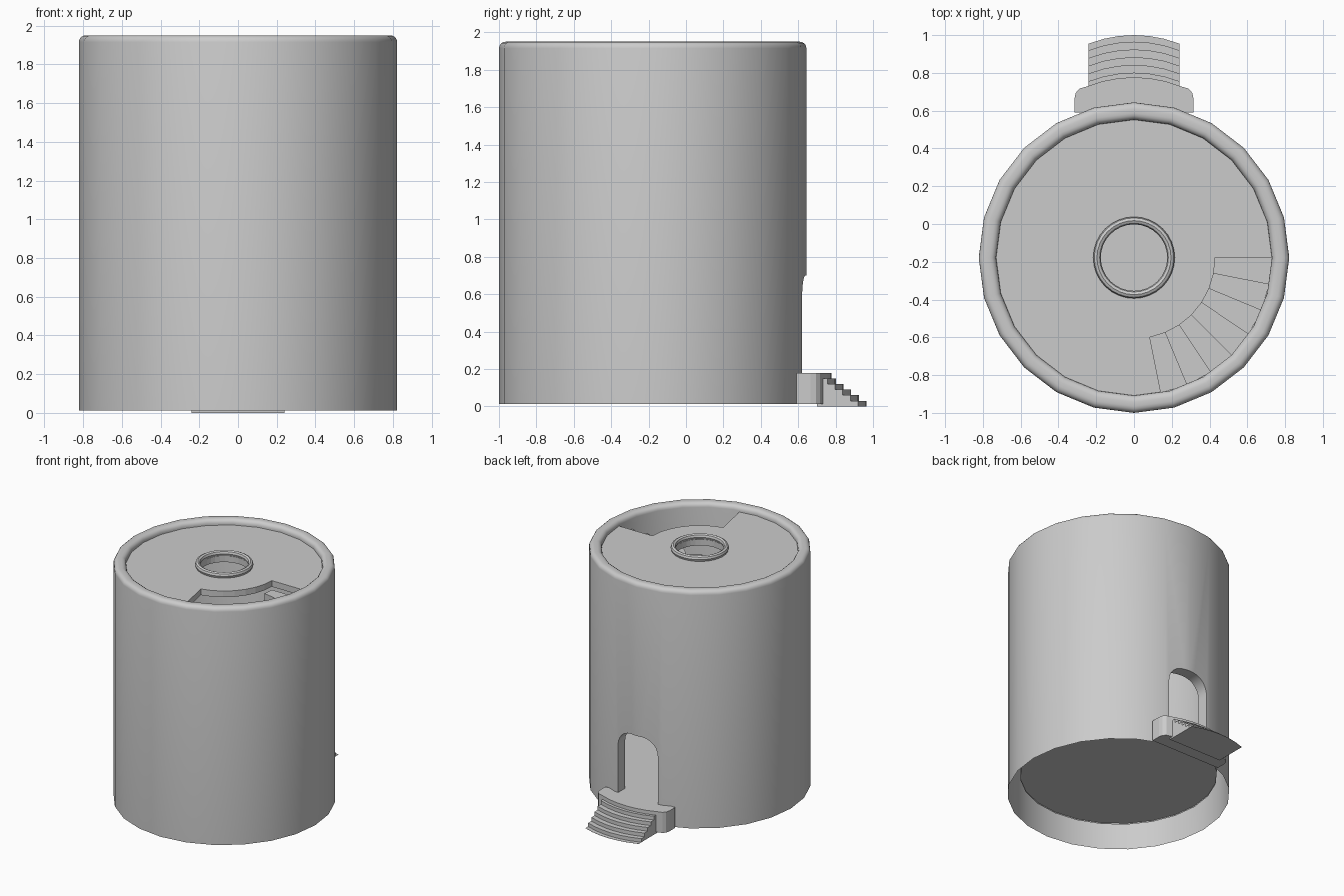
import bpy, bmesh, math
from math import sin, cos, pi, radians, sqrt

if "Cube" in bpy.data.objects:
    bpy.data.objects.remove(bpy.data.objects["Cube"])

CY, R, RI = -0.178, 0.822, 0.73      # tower axis, outer and inner radius
TOP, ROOF, FLOOR = 1.95, 1.905, 0.18


def add(name, bm, smooth=False, normals=True):
    if normals:
        bmesh.ops.recalc_face_normals(bm, faces=bm.faces)
    me = bpy.data.meshes.new(name)
    bm.to_mesh(me)
    bm.free()
    ob = bpy.data.objects.new(name, me)
    bpy.context.collection.objects.link(ob)
    if smooth:
        smooth_shade(ob)
    return ob


def smooth_shade(ob):
    bpy.ops.object.select_all(action='DESELECT')
    ob.select_set(True)
    bpy.context.view_layer.objects.active = ob
    bpy.ops.object.shade_smooth_by_angle(angle=radians(35))


def lathe(profile, n):
    """Revolve a closed (r, z) profile about the tower axis."""
    bm = bmesh.new()
    rings = [[bm.verts.new((r * cos(2 * pi * k / n), CY + r * sin(2 * pi * k / n), z))
              for r, z in profile] for k in range(n)]
    m = len(profile)
    for k in range(n):
        a, b = rings[k], rings[(k + 1) % n]
        for i in range(m):
            j = (i + 1) % m
            bm.faces.new((a[i], b[i], b[j], a[j]))
    return bm


def prism(bm, pts, offset):
    """Extrude a closed outline of 3D points by an offset vector."""
    a = [bm.verts.new(p) for p in pts]
    b = [bm.verts.new([c + d for c, d in zip(p, offset)]) for p in pts]
    n = len(pts)
    bm.faces.new(a)
    bm.faces.new(b[::-1])
    for i in range(n):
        j = (i + 1) % n
        bm.faces.new((a[i], b[i], b[j], a[j]))


def polar(r, deg, z):
    t = radians(deg)
    return (r * cos(t), CY + r * sin(t), z)


# Tower wall: double wall with a rounded rim
c = 0.035
rim = [(R - c + c * cos(t * pi / 8), TOP - c + c * sin(t * pi / 8)) for t in range(5)]
rim += [(RI + c - c * sin(t * pi / 8), TOP - c + c * cos(t * pi / 8)) for t in range(5)]
wall = add("tower_wall", lathe([(R, 0.012)] + rim + [(RI, 0.17)], 24))

# Doorway cutter with rounded upper corners
w, h, rr = 0.18, 0.70, 0.13
arch = [(-w, FLOOR), (w, FLOOR)]
arch += [(w - rr + rr * cos(t * pi / 12), h - rr + rr * sin(t * pi / 12)) for t in range(7)]
arch += [(-w + rr - rr * sin(t * pi / 12), h - rr + rr * cos(t * pi / 12)) for t in range(7)]
bm = bmesh.new()
prism(bm, [(x, 0.3, z) for x, z in arch], (0, 0.6, 0))
cutter = add("door_cutter", bm)
cutter.hide_render = True
mod = wall.modifiers.new("door", 'BOOLEAN')
mod.object, mod.operation, mod.solver = cutter, 'DIFFERENCE', 'EXACT'
bpy.context.view_layer.update()
cut = bpy.data.meshes.new_from_object(wall.evaluated_get(bpy.context.evaluated_depsgraph_get()))
wall.modifiers.clear()
wall.data = cut
bpy.data.objects.remove(cutter)

# Open the underside between the two walls
bm = bmesh.new()
bm.from_mesh(cut)
gone = [f for f in bm.faces if max(v.co.z for v in f.verts) < 0.175
        and min(math.hypot(v.co.x, v.co.y - CY) for v in f.verts) < 0.75]
bmesh.ops.delete(bm, geom=gone, context='FACES')
bm.to_mesh(cut)
bm.free()
smooth_shade(wall)

# Ground floor disc
bm = bmesh.new()
bm.faces.new([bm.verts.new(polar(RI, k * 15, FLOOR)) for k in range(24)])
add("ground_floor", bm, normals=False)

# Roof deck with a central hole and a stairwell opening
STEP = 11.25
bm = bmesh.new()
grid = [[bm.verts.new(polar(r, k * STEP, ROOF)) for r in (0.185, 0.43, RI + 0.01)]
        for k in range(32)]
for k in range(32):
    a, b = grid[k], grid[(k + 1) % 32]
    for i in range(2):
        if i == 1 and k >= 25:
            continue
        bm.faces.new((a[i], a[i + 1], b[i + 1], b[i]))
deck = add("roof_deck", bm, normals=False)
mod = deck.modifiers.new("thickness", 'SOLIDIFY')
mod.thickness, mod.offset = 0.05, -1

# Raised ring around the central hole
ring = [(0.196 + 0.02 * cos(t * pi / 4), 1.925 + 0.024 * sin(t * pi / 4)) for t in range(8)]
add("roof_hole_ring", lathe(ring, 32), smooth=True)

# Spiral stair descending clockwise to the door
bm = bmesh.new()
count = 22
drop = (ROOF - FLOOR) / (count + 1)
for i in range(count):
    a, b = -i * STEP, -(i + 1) * STEP
    z = ROOF - drop * (i + 1)
    t = min(0.11, z - FLOOR)
    prism(bm, [polar(0.43, a, z), polar(RI, a, z), polar(RI, b, z), polar(0.43, b, z)],
          (0, 0, -t))
add("spiral_stair", bm)


def bow(front, half, n=6):
    """Points along a bowed front edge from right to left."""
    rad = 0.66
    xs = [half - 2 * half * k / n for k in range(n + 1)]
    return [(x, front - rad + sqrt(rad * rad - x * x)) for x in xs]


# Door landing with rounded front corners
corner = [(0.315, 0.59), (0.315, 0.665), (0.308, 0.695), (0.288, 0.717)]
outline = corner + bow(0.777, 0.25) + [(-x, y) for x, y in corner[::-1]]
bm = bmesh.new()
prism(bm, [(x, y, 0.012) for x, y in outline], (0, 0, FLOOR - 0.012))
add("door_landing", bm)

# Outer steps: stacked bowed treads and a flat bottom apron
bm = bmesh.new()
for i in range(5):
    edge = bow(0.965 - 0.041 * i, 0.24)
    pts = edge + [(-0.24, 0.7), (0.24, 0.7)]
    prism(bm, [(x, y, 0.03 * i) for x, y in pts], (0, 0, 0.03))
prism(bm, [(x, y, 0.0) for x, y in bow(1.0, 0.24) + bow(0.96, 0.24)[::-1]], (0, 0, 0.001))
add("outer_steps", bm)
